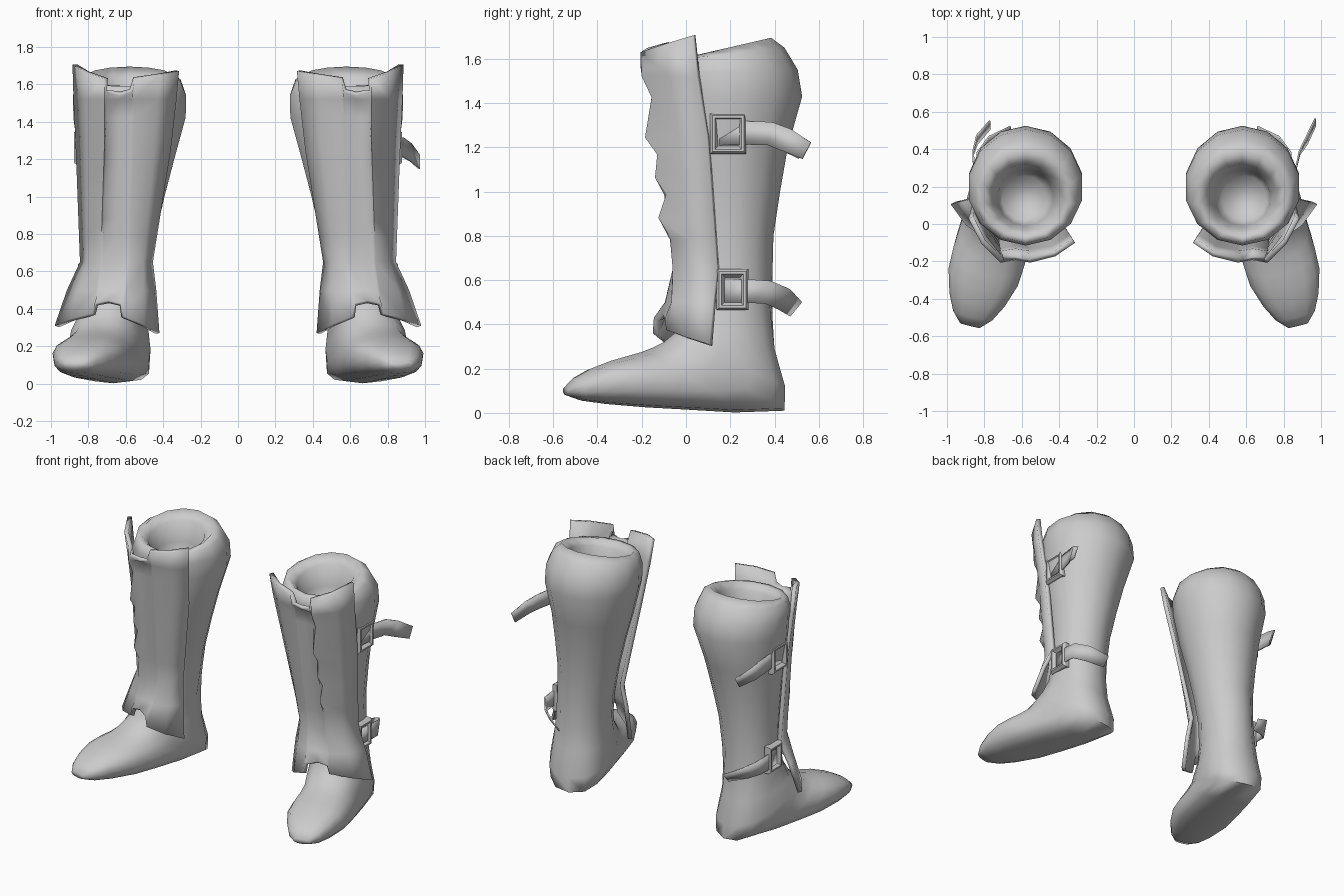
import bpy, bmesh, math
from mathutils import Vector

if "Cube" in bpy.data.objects:
    bpy.data.objects.remove(bpy.data.objects["Cube"])

mat = bpy.data.materials.new("plain_grey")
mat.diffuse_color = (0.6, 0.6, 0.6, 1)
mat.use_nodes = True
mat.node_tree.nodes["Principled BSDF"].inputs["Base Color"].default_value = mat.diffuse_color


def finish(name, bm, angle=50, mirror=True, thick=0, offset=-1):
    me = bpy.data.meshes.new(name)
    bm.to_mesh(me)
    bm.free()
    ob = bpy.data.objects.new(name, me)
    bpy.context.collection.objects.link(ob)
    me.materials.append(mat)
    bpy.ops.object.select_all(action='DESELECT')
    ob.select_set(True)
    bpy.context.view_layer.objects.active = ob
    bpy.ops.object.shade_smooth_by_angle(angle=math.radians(angle))
    if thick:
        s = ob.modifiers.new("thickness", 'SOLIDIFY')
        s.thickness, s.offset = thick, offset
    if mirror:
        m = ob.modifiers.new("pair", 'MIRROR')
        m.use_mirror_merge = False


def loft(bm, rings):
    rows = [[bm.verts.new(p) for p in r] for r in rings]
    n = len(rows[0])
    for a, b in zip(rows, rows[1:]):
        for i in range(n):
            j = (i + 1) % n
            bm.faces.new((a[i], a[j], b[j], b[i]))
    bm.faces.new(rows[0][::-1])
    bm.faces.new(rows[-1])
    bmesh.ops.recalc_face_normals(bm, faces=bm.faces)


def clamp(v):
    return max(0, min(1, v))


# Boot body: sections from the hollow top down to the toe
# front y, front z, back y, back z, half width
SECTIONS = [
    (.02, 1.3, .26, 1.3, .12), (-.01, 1.45, .29, 1.5, .15),
    (-.035, 1.55, .32, 1.64, .185), (-.07, 1.59, .385, 1.695, .235),
    (-.10, 1.59, .445, 1.65, .28), (-.115, 1.53, .505, 1.55, .31),
    (-.115, 1.42, .525, 1.43, .308), (-.09, 1.2, .46, 1.2, .262),
    (-.05, 1, .425, 1, .225), (-.02, .8, .395, .8, .195),
    (0, .6, .39, .6, .18), (-.01, .45, .39, .45, .175),
    (-.04, .37, .4, .28, .185), (-.1, .32, .445, .11, .2),
    (-.15, .295, .445, .01, .195), (-.2, .275, .22, .002, .195),
    (-.27, .255, 0, .015, .2), (-.34, .235, -.18, .025, .195),
    (-.43, .2, -.36, .04, .155), (-.5, .16, -.47, .055, .11),
    (-.545, .115, -.54, .08, .055),
]
rings = []
for fy, fz, by, bz, w in SECTIONS:
    mid_z = (fz + bz) / 2
    turn = clamp((.6 - mid_z) / .32)              # leg -> foot direction
    leg_x = .58 + .065 * clamp((1.4 - mid_z) / .8)
    f, b = (Vector((leg_x + (.728 - .275 * y - leg_x) * turn, y, z))
            for y, z in ((fy, fz), (by, bz)))
    side = Vector((1, .25 * turn, 0)).normalized()
    e = 1 - .2 * turn
    ring = []
    for i in range(14):
        a = math.tau * i / 14
        c, s = (math.copysign(abs(v) ** e, v) for v in (math.cos(a), math.sin(a)))
        ring.append((f + b) / 2 + (f - b) / 2 * c + side * w * s)
    rings.append(ring)
bm = bmesh.new()
loft(bm, rings)
finish("boot_body", bm, 85)

# Shin guard: key outlines (z, inner edge x y, ridges x x, outer edge x y)
KEYS = [(1.64, .315, -.10, .55, .715, .885, .03),
        (1.245, .36, -.03, .56, .715, .867, .095),
        (.65, .455, .04, .58, .735, .845, .14),
        (.36, .42, 0, .61, .78, .98, .105)]
# height and front y of the wavy outer ridge
WAVE = [(1.64, -.205), (1.52, -.2), (1.425, -.155), (1.245, -.185), (1.167, -.13),
        (1.063, -.14), (.986, -.09), (.882, -.125), (.783, -.065), (.65, -.06),
        (.5, -.08), (.36, -.12)]
TOP_Z = (1.67, 1.65, 1.63, 1.56, 1.54, 1.56, 1.63, 1.665, 1.705)
LOW_Z = (.27, .315, .36, .43, .445, .43, .375, .345, .31)


def outline(z):
    for a, b in zip(KEYS, KEYS[1:]):
        if z >= b[0]:
            t = (a[0] - z) / (a[0] - b[0])
            return [p + (q - p) * t for p, q in zip(a, b)][1:]


bm = bmesh.new()
grid = []
for k, (z, fy) in enumerate(WAVE):
    ix, iy, rix, rox, ox, oy = outline(z)
    skew = .03 * clamp((.65 - z) / .29)
    plain = fy if z > 1.6 or z < .66 else -.055 - .13 * (z - .65)
    ei, ri = Vector((ix, iy)), Vector((rix, plain - skew))
    ro, eo = Vector((rox, plain + skew)), Vector((ox, oy))
    wavy = Vector((rox, fy + skew))
    mi = (ei + ri) / 2 + Vector((-.012, -.02))
    mo = (eo + ro) / 2 + Vector((.018, -.015))
    cols = [ei, mi, ri, ri.lerp(ro, .08), (ri + ro) / 2 + Vector((0, .012)),
            ri.lerp(ro, .92), wavy, mo, eo]
    zs = TOP_Z if k == 0 else LOW_Z if k == len(WAVE) - 1 else [z] * 9
    grid.append([bm.verts.new((p.x, p.y, h)) for p, h in zip(cols, zs)])
for a, b in zip(grid, grid[1:]):
    for i in range(8):
        bm.faces.new((a[i], b[i], b[i + 1], a[i + 1]))
finish("shin_guard", bm, 70, thick=.028)

# Buckles: square frames with a sunken middle
for name, centre, hy in (("upper_buckle", (.86, .19, 1.262), .082),
                         ("lower_buckle", (.84, .21, .557), .072)):
    bm = bmesh.new()
    rings = []
    for inset, d in ((0, -.03), (0, 0), (.011, .016), (.022, .016), (.038, -.008)):
        rings.append([Vector(centre) + Vector((d, y * (hy - inset), h * (.093 - inset)))
                      for y, h in ((-1, -1), (1, -1), (1, 1), (-1, 1))])
    loft(bm, rings)
    finish(name, bm, 20)


# Straps: thin ribbons with loose ends behind the buckles
def strap(name, pts, mirror):
    bm = bmesh.new()
    rows = []
    for i, p in enumerate(pts):
        t = Vector(pts[min(i + 1, len(pts) - 1)]) - Vector(pts[max(i - 1, 0)])
        half = .042 if i == len(pts) - 1 else .053
        up = Vector((0, -t.z, abs(t.y))).normalized() * half
        rows.append([bm.verts.new(Vector(p) + up * k) for k in (-1, 1)])
    for a, b in zip(rows, rows[1:]):
        bm.faces.new((a[0], b[0], b[1], a[1]))
    bmesh.ops.recalc_face_normals(bm, faces=bm.faces)
    finish(name, bm, 40, mirror, .009, 0)


strap("right_upper_strap", [(.852, .15, 1.262), (.862, .28, 1.265), (.885, .38, 1.262),
                            (.925, .45, 1.235), (.97, .545, 1.185)], False)
strap("left_upper_strap", [(-.85, .15, 1.262), (-.855, .28, 1.265), (-.86, .38, 1.262),
                           (-.84, .45, 1.235), (-.77, .53, 1.185)], False)
strap("lower_strap", [(.83, .17, .552), (.842, .29, .55), (.838, .37, .545),
                      (.775, .44, .515), (.66, .495, .47)], True)
